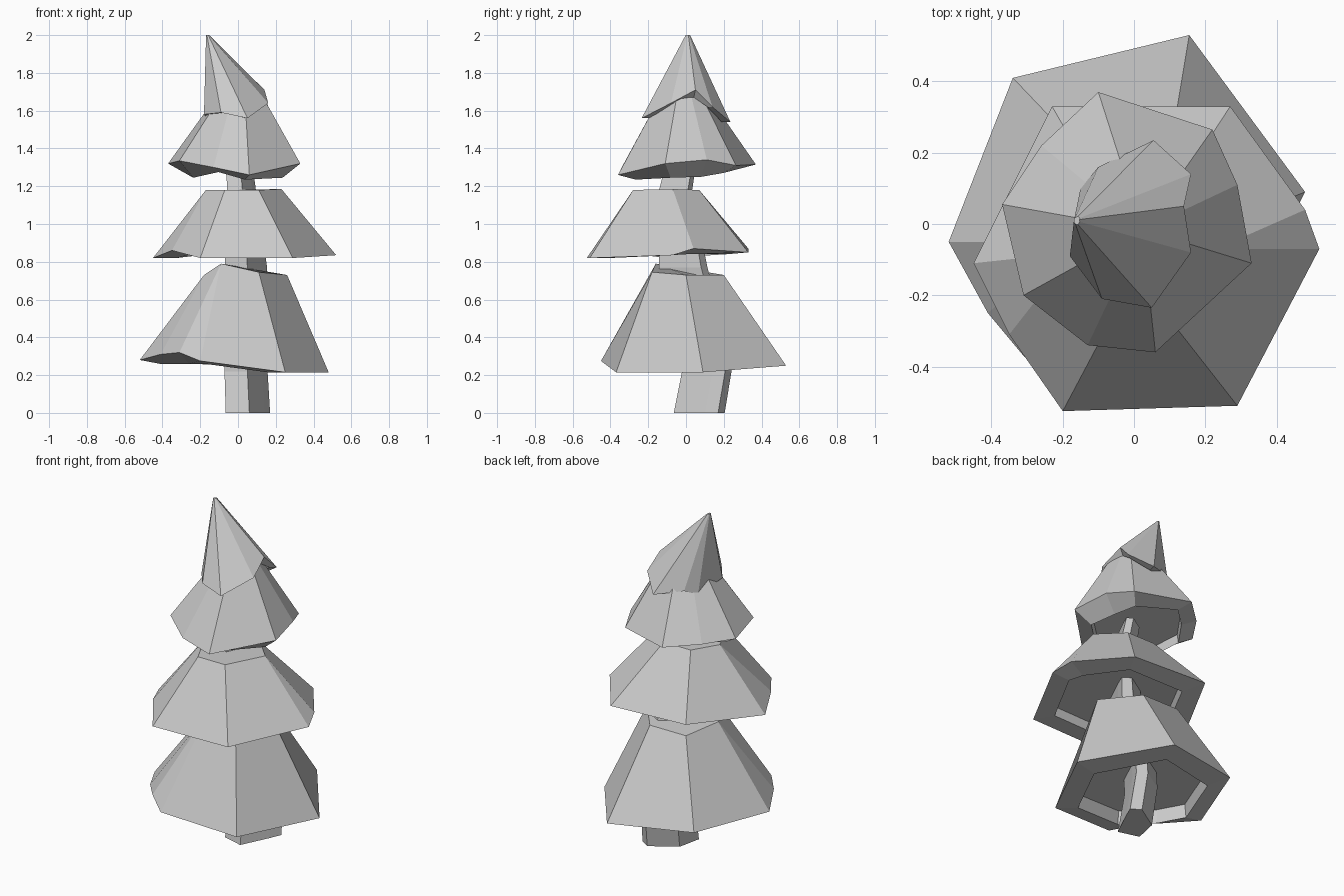
import bpy
import bmesh
from mathutils import Vector

cube = bpy.data.objects.get("Cube")
if cube:
    bpy.data.objects.remove(cube, do_unlink=True)

# One flat colour for the whole tree
clay = bpy.data.materials.new("pale_grey")
clay.use_nodes = True
clay.diffuse_color = (0.6, 0.6, 0.6, 1)
clay.node_tree.nodes["Principled BSDF"].inputs["Base Color"].default_value = clay.diffuse_color


def bridge(bm, lower, upper):
    """Join two rings of equal length with side faces."""
    count = len(lower)
    for i in range(count):
        j = (i + 1) % count
        bm.faces.new((lower[i], lower[j], upper[j], upper[i]))


def finish(bm, name):
    """Clean the mesh, and make an object from it."""
    bmesh.ops.remove_doubles(bm, verts=bm.verts, dist=0.002)
    bmesh.ops.dissolve_degenerate(bm, edges=bm.edges, dist=0.001)
    bmesh.ops.recalc_face_normals(bm, faces=bm.faces)
    mesh = bpy.data.meshes.new(name)
    bm.to_mesh(mesh)
    bm.free()
    mesh.materials.append(clay)
    obj = bpy.data.objects.new(name, mesh)
    bpy.context.collection.objects.link(obj)
    return obj


def loft(name, rings):
    """Skin a stack of rings and close both ends."""
    bm = bmesh.new()
    loops = [[bm.verts.new(p) for p in ring] for ring in rings]
    for lower, upper in zip(loops, loops[1:]):
        bridge(bm, lower, upper)
    bm.faces.new(loops[0])
    bm.faces.new(loops[-1])
    return finish(bm, name)


def toward(ring, centre, scale):
    """Shrink a ring in plan around a centre, keeping its heights."""
    return [Vector((centre.x + (p.x - centre.x) * scale,
                    centre.y + (p.y - centre.y) * scale, p.z)) for p in ring]


def branch_tier(name, rim, crown, lip_heights, inset=0.74, recess=0.05):
    """Sloping skirt with a bent underside lip and a shallow hollow."""
    rim = [Vector(p) for p in rim]
    crown = [Vector(p) for p in crown]
    centre = sum(rim, Vector()) / len(rim)
    lip = toward(rim, centre, inset)
    for p, height in zip(lip, lip_heights):
        p.z = min(p.z, height)
    hollow = [p + Vector((0, 0, recess)) for p in toward(lip, centre, 0.97)]
    return loft(name, [hollow, lip, rim, crown])


def shrunk_crown(rim, centre, scale, height):
    """Crown ring that repeats the rim outline at a smaller size."""
    return [(centre[0] + p[0] * scale, centre[1] + p[1] * scale, height) for p in rim]


# Bottom tier: its front corner is raised, and some rim corners share a crown corner
west = (-0.18, -0.05, 0.73)
front = (-0.09, -0.16, 0.79)
bottom_rim = [(-0.52, -0.05, 0.28), (-0.41, -0.25, 0.31), (-0.31, -0.37, 0.32),
              (-0.2, -0.45, 0.275), (0.25, -0.37, 0.215), (0.48, 0.09, 0.215),
              (0.155, 0.53, 0.25), (-0.34, 0.41, 0.28)]
branch_tier("bottom_branches", bottom_rim,
            [west, west, front, front, (0.11, -0.18, 0.745),
             (0.26, 0, 0.73), (0.1, 0.2, 0.73), (-0.14, 0.2, 0.73)],
            lip_heights=[0.26] * len(bottom_rim), recess=0.08)

# Lower middle tier
west = (-0.17, -0.08, 1.18)
east = (0.23, -0.07, 1.185)
lower_rim = [(-0.45, -0.11, 0.82), (-0.35, -0.31, 0.86), (-0.2, -0.525, 0.82),
             (0.29, -0.51, 0.82), (0.52, -0.07, 0.835), (0.48, 0.04, 0.87),
             (0.27, 0.33, 0.85), (-0.23, 0.33, 0.87)]
branch_tier("lower_middle_branches", lower_rim,
            [west, west, (-0.07, -0.28, 1.18), (0.11, -0.28, 1.18),
             east, east, (0.1, 0.07, 1.18), (-0.08, 0.07, 1.18)],
            lip_heights=[0.84] * len(lower_rim))

# Upper middle tier, whose lip hangs lowest at the front
upper_rim = [(-0.37, 0.055, 1.32), (-0.31, -0.2, 1.335), (-0.13, -0.34, 1.3),
             (0.06, -0.36, 1.26), (0.33, -0.11, 1.32), (0.29, 0.11, 1.34),
             (0.22, 0.265, 1.31), (-0.1, 0.37, 1.315), (-0.26, 0.22, 1.32)]
branch_tier("upper_middle_branches", upper_rim,
            shrunk_crown(upper_rim, (0.015, -0.01), 0.36, 1.67),
            lip_heights=[1.27, 1.245, 1.275, 1.235, 1.245, 1.25, 1.27, 1.3, 1.3])

# Leaning tip
tip_rim = [(-0.18, -0.09, 1.58), (-0.09, -0.21, 1.59), (0.05, -0.235, 1.56),
           (0.16, -0.08, 1.64), (0.14, 0.05, 1.71), (0.16, 0.14, 1.62),
           (0.055, 0.235, 1.54), (-0.1, 0.16, 1.575), (-0.15, 0.1, 1.545)]
branch_tier("tree_tip", tip_rim, shrunk_crown(tip_rim, (-0.16, 0.01), 0.05, 2),
            lip_heights=[1.67] * len(tip_rim), inset=0.8, recess=0.02)

# Crooked trunk: one uneven six-sided section carried along a bent path
section = [(-0.12, -0.1), (0.005, -0.135), (0.085, 0.03),
           (0.115, 0.1), (0.06, 0.135), (-0.09, 0.04)]
trunk_path = [((0.055, 0.07, 0), 1), ((0.045, 0.11, 0.22), 0.97),
              ((0.045, 0.1, 0.36), 0.95), ((0.045, -0.015, 0.77), 0.95),
              ((0.02, -0.055, 1.18), 0.65), ((0.01, -0.03, 1.3), 0.6)]
loft("trunk", [
    [Vector(centre) + Vector((x, y, 0)) * scale for x, y in section]
    for centre, scale in trunk_path])
